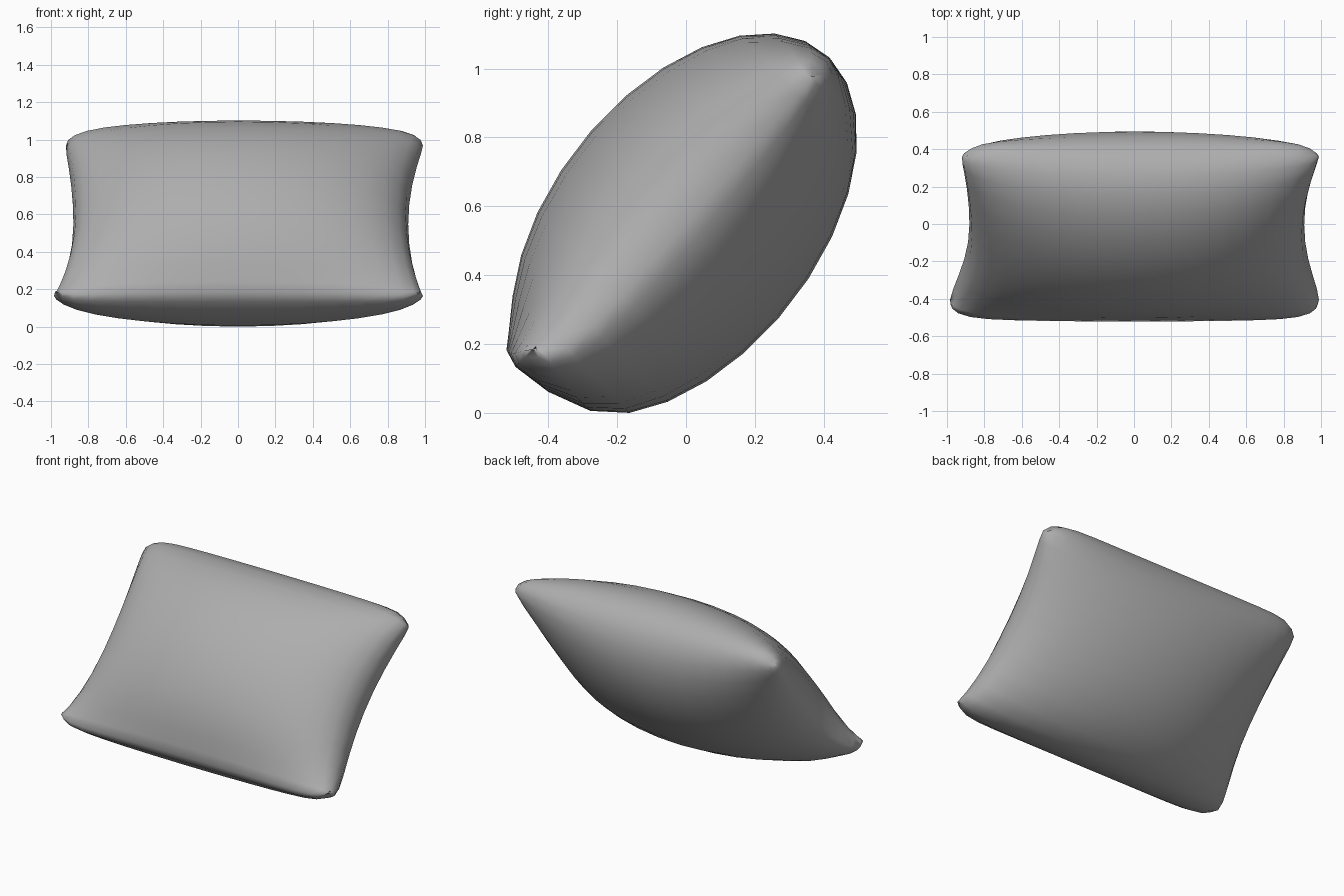
import bpy, bmesh, math
from mathutils import Matrix

cube = bpy.data.objects.get("Cube")
if cube:
    bpy.data.objects.remove(cube, do_unlink=True)

# Plain grey fabric
grey = bpy.data.materials.new("grey fabric")
grey.use_nodes = True
colour = (0.42, 0.42, 0.42, 1)
grey.diffuse_color = colour
bsdf = next(n for n in grey.node_tree.nodes if n.type == 'BSDF_PRINCIPLED')
bsdf.inputs["Base Color"].default_value = colour


def cushion_point(a, b, side):
    """Map a unit square to one padded face of the cushion."""
    s, t = math.sin(a * math.pi / 2), math.sin(b * math.pi / 2)
    corner = abs(s * t) ** 12
    # Side edges curve inward between the pulled-out corners
    half = 0.91 + 0.115 * t * t if s > 0 else 0.88 + 0.145 * t * t
    if s < 0 < t:
        half -= 0.08 * t * t
    x = s * half * (1 - 0.05 * corner)
    y = 0.64 * t * (1 - 0.13 * corner)
    # The front face is fuller across its width than the back face
    fullness = 0.42 if side > 0 else 0.58
    puff = max(0, 1 - s * s) ** fullness * max(0, 1 - t * t) ** 0.5
    # The seam twists along the height and lifts at the bottom edge
    seam = 0.005 + 0.045 * t
    if t < 0:
        seam += 0.1 * abs(t) ** (16 - 10 * s * s)
    return x, y, seam + side * 0.385 * puff


# Two padded faces joined along the seam
bm = bmesh.new()
for side in (1, -1):
    verts = bmesh.ops.create_grid(bm, x_segments=18, y_segments=14, size=1)["verts"]
    for v in verts:
        v.co = cushion_point(v.co.x, v.co.y, side)
bmesh.ops.remove_doubles(bm, verts=bm.verts, dist=0.0005)
bmesh.ops.recalc_face_normals(bm, faces=bm.faces)

# Lean the cushion back and rest it on the ground
bm.transform(Matrix.Rotation(math.radians(45), 4, 'X'))
low = min(v.co.z for v in bm.verts)
bm.transform(Matrix.Translation((0, 0, -low)))

mesh = bpy.data.meshes.new("cushion")
bm.to_mesh(mesh)
bm.free()
mesh.materials.append(grey)
mesh.shade_smooth()
cushion = bpy.data.objects.new("cushion", mesh)
bpy.context.collection.objects.link(cushion)
